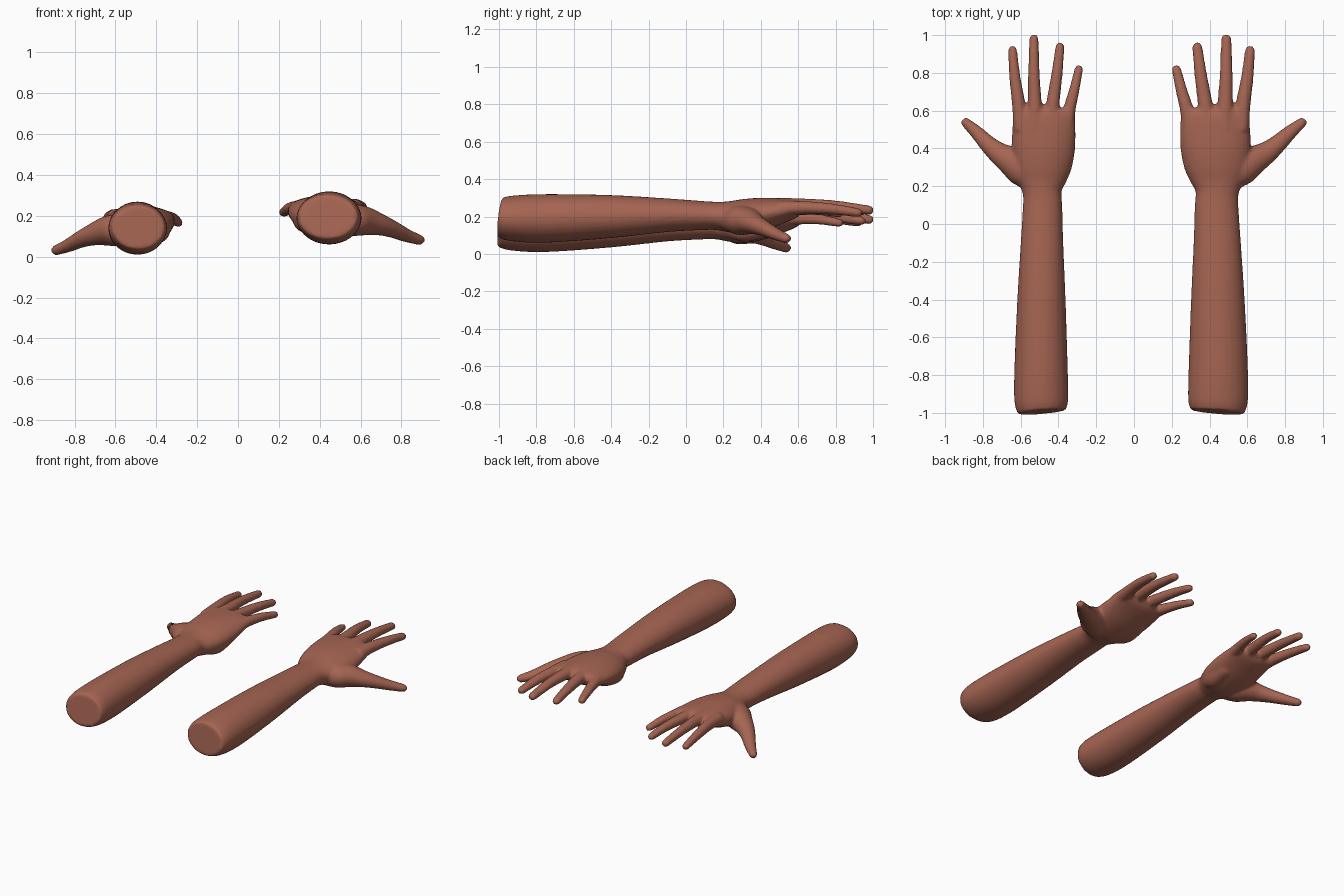
import bpy, bmesh, math
from mathutils import Vector, Matrix

if "Cube" in bpy.data.objects:
    bpy.data.objects.remove(bpy.data.objects["Cube"])

skin = bpy.data.materials.new("brown skin")
skin.diffuse_color = (0.38, 0.13, 0.085, 1)
skin.use_nodes = True
skin.node_tree.nodes["Principled BSDF"].inputs["Base Color"].default_value = skin.diffuse_color


def catmull(a, b, c, d, t):
    return [0.5 * (2 * q + (r - p) * t + (2 * p - 5 * q + 4 * r - s) * t * t
                   + (3 * q - p - 3 * r + s) * t ** 3) for p, q, r, s in zip(a, b, c, d)]


def limb(bm, secs, round_tip=True, steps=4, n=28):
    """Closed loft along sections (x, y, z, half width, half height)."""
    p = [secs[0]] + secs + [secs[-1]]
    path = [catmull(*p[i:i + 4], k / steps) for i in range(len(secs) - 1) for k in range(steps)]
    path.append(list(secs[-1]))
    if round_tip:
        d = (Vector(path[-1][:3]) - Vector(path[-2][:3])).normalized()
        x, y, z, w, h = path[-1]
        for a in (25, 45, 63, 78):
            s, c = math.sin(math.radians(a)), math.cos(math.radians(a))
            q = Vector((x, y, z)) + d * w * s
            path.append([*q, w * c, h * c])
    rings = []
    for i, (x, y, z, w, h) in enumerate(path):
        t = Vector(path[min(i + 1, len(path) - 1)][:3]) - Vector(path[max(i - 1, 0)][:3])
        t.normalize()
        side = Vector((t.y, -t.x, 0)).normalized()
        up = side.cross(t)
        rings.append([bm.verts.new(Vector((x, y, z)) + side * w * math.cos(2 * math.pi * k / n)
                                   + up * h * math.sin(2 * math.pi * k / n)) for k in range(n)])
    for a, b in zip(rings, rings[1:]):
        for k in range(n):
            bm.faces.new((a[k], a[(k + 1) % n], b[(k + 1) % n], b[k]))
    bm.faces.new(rings[0][::-1])
    bm.faces.new(rings[-1])


bm = bmesh.new()
# forearm, wrist and palm
limb(bm, [(-.487, -.995, .145, .128, .107), (-.491, -.93, .14, .143, .122),
          (-.492, -.75, .14, .141, .13), (-.49, -.4, .15, .128, .115),
          (-.487, -.1, .157, .113, .09), (-.484, .1, .155, .104, .077),
          (-.487, .17, .153, .104, .076), (-.487, .23, .149, .131, .083),
          (-.485, .3, .15, .155, .092), (-.48, .4, .163, .168, .088),
          (-.477, .5, .18, .168, .071), (-.478, .58, .193, .163, .052),
          (-.478, .61, .196, .155, .036)], round_tip=False)
# thumb with its pad
limb(bm, [(-.54, .22, .135, .06, .06), (-.585, .28, .13, .088, .078), (-.645, .33, .125, .08, .072),
          (-.71, .37, .108, .061, .054), (-.77, .42, .085, .047, .042),
          (-.83, .482, .055, .037, .033), (-.89, .537, .032, .026, .026)])
# heel of the palm on the little finger side
limb(bm, [(-.41, .23, .13, .04, .04), (-.395, .31, .125, .06, .06), (-.39, .42, .137, .055, .05)])
# fingers: root, knuckle, middle joint, tip, thickness
for pts, r in [
    ([(-.6, .5, .193), (-.61, .63, .197), (-.631, .78, .19), (-.643, .92, .17)], .032),
    ([(-.525, .5, .208), (-.525, .63, .21), (-.53, .8, .205), (-.53, .98, .184)], .033),
    ([(-.437, .5, .203), (-.43, .63, .204), (-.407, .8, .197), (-.392, .938, .177)], .032),
    ([(-.36, .48, .187), (-.343, .6, .19), (-.316, .71, .185), (-.292, .82, .166)], .030),
]:
    limb(bm, [(*q, r * s, r * s) for q, s in zip(pts, (1.25, 1.12, .93, .76))], steps=6)
# soft webs between finger roots
for x, y in ((-.568, .585), (-.477, .59), (-.385, .57)):
    bmesh.ops.create_uvsphere(bm, u_segments=20, v_segments=12, radius=1,
                              matrix=Matrix.Translation((x, y, .192)) @ Matrix.Diagonal((.035, .045, .032, 1)))
bmesh.ops.recalc_face_normals(bm, faces=bm.faces)
raw = bpy.data.meshes.new("left_arm_parts")
bm.to_mesh(raw)
bm.free()

# fuse everything into one smooth skin
left = bpy.data.objects.new("left_arm", raw)
bpy.context.collection.objects.link(left)
rm = left.modifiers.new("fuse", 'REMESH')
rm.mode = 'VOXEL'
rm.voxel_size = 0.0095
sm = left.modifiers.new("soften", 'SMOOTH')
sm.factor = 0.5
sm.iterations = 7
dg = bpy.context.evaluated_depsgraph_get()
mesh = bpy.data.meshes.new_from_object(left.evaluated_get(dg))
left.modifiers.clear()
left.data = mesh
mesh.materials.clear()
mesh.materials.append(skin)
for f in mesh.polygons:
    f.use_smooth = True
    f.material_index = 0

# right arm: mirrored, slightly wider and higher
rmesh = mesh.copy()
rmesh.transform(Matrix.Translation((-.10, 0, .05)) @ Matrix.Diagonal((-1.11, 1, 1, 1)))
rmesh.flip_normals()
right = bpy.data.objects.new("right_arm", rmesh)
bpy.context.collection.objects.link(right)
